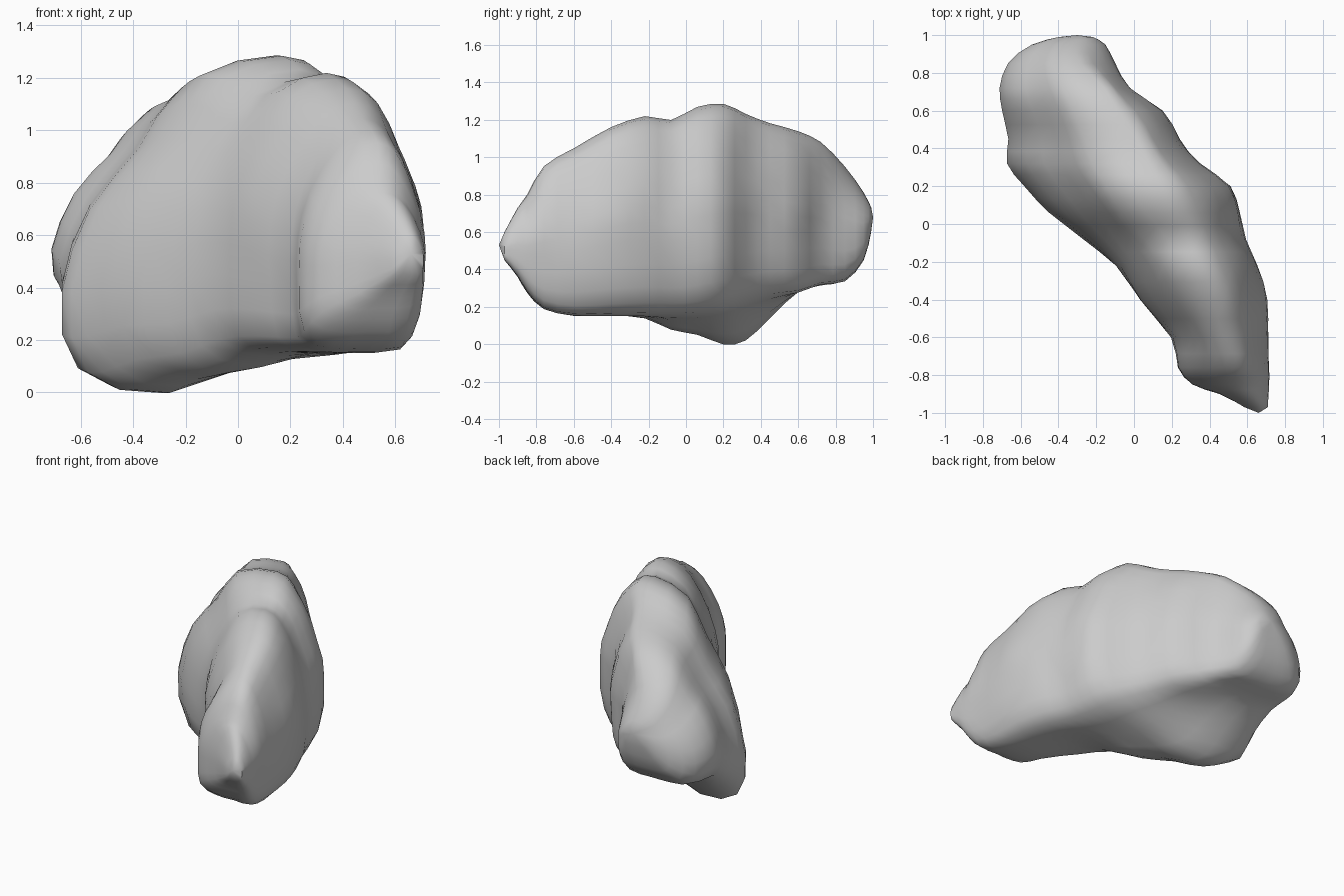
import bpy, bmesh, math
from mathutils import Vector, noise

cube = bpy.data.objects.get("Cube")
if cube:
    bpy.data.objects.remove(cube, do_unlink=True)

# One plain stone colour
stone = bpy.data.materials.new("stone grey")
stone.use_nodes = True
grey = (0.6, 0.6, 0.6, 1)
stone.diffuse_color = grey
stone.node_tree.nodes["Principled BSDF"].inputs["Base Color"].default_value = grey

# Stations along the boulder:
# y, left x, ridge x, right x, top z, left bottom z, right bottom z
STATIONS = [
    (-.97, .59, .65, .71, .6, .45, .45),
    (-.9, .46, .58, .71, .73, .36, .36),
    (-.85, .31, .54, .71, .8, .28, .28),
    (-.76, .23, .53, .71, .95, .19, .19),
    (-.6, .2, .48, .71, 1.05, .155, .155),
    (-.4, .03, .41, .7, 1.16, .155, .155),
    (-.22, -.1, .34, .65, 1.22, .14, .155),
    (-.08, -.27, .28, .59, 1.2, .08, .155),
    (.06, -.45, .2, .56, 1.27, .05, .16),
    (.2, -.58, .14, .51, 1.285, 0, .19),
    (.32, -.67, .08, .35, 1.23, .02, .23),
    (.45, -.66, .01, .24, 1.18, .14, .26),
    (.6, -.69, -.08, .15, 1.14, .28, .28),
    (.72, -.71, -.16, -.02, 1.08, .32, .32),
    (.85, -.66, -.28, -.1, .95, .34, .34),
    (.95, -.54, -.32, -.15, .81, .45, .45),
    (.99, -.4, -.3, -.22, .73, .6, .6),
]
# Section shape: share of the way from ridge to side, share of the height
RIGHT = [(.4, .94), (.73, .77), (.97, .55), (1, .38), (.92, .14), (.6, .01)]
LEFT_UPRIGHT = [(.12, 0), (.55, 0), (.92, .06), (1, .28), (.98, .5), (.8, .72), (.42, .93)]
LEFT_SLOPED = [(.12, 0), (.55, 0), (.92, .06), (1, .3), (.86, .56), (.62, .75), (.4, .94)]


def blend(a, b, c, d, t):
    """Smooth curve from b to c."""
    return b + .5 * t * (c - a + t * (2*a - 5*b + 4*c - d + t * (3*(b - c) + d - a)))


def section(y, xl, xm, xr, top, low_l, low_r):
    # The left flank leans inwards towards the back
    lean = min(max((y + .35) / .4, 0), 1)
    right = [Vector((xm + (xr - xm) * t, y, low_r + (top - low_r) * h)) for t, h in RIGHT]
    left = []
    for k, (a, b) in enumerate(zip(LEFT_UPRIGHT, LEFT_SLOPED)):
        t, h = Vector(a).lerp(Vector(b), lean)
        # The first point is the underside, beside the keel
        low = low_l if k else (low_l + 2 * low_r) / 3
        left.append(Vector((xm + (xl - xm) * t, y, low + (top - low) * h)))
    return [Vector((xm, y, top))] + right + left


def refine_ring(ring):
    n = len(ring)
    return [blend(ring[i - 1], ring[i], ring[(i + 1) % n], ring[(i + 2) % n], t)
            for i in range(n) for t in (0, .5)]


def refine_rows(rows):
    last = len(rows) - 1
    out = []
    for i in range(last):
        four = [rows[max(i - 1, 0)], rows[i], rows[i + 1], rows[min(i + 2, last)]]
        for t in (0, .5):
            out.append([blend(*pts, t) for pts in zip(*four)])
    return out + [rows[-1]]


# Loft the sections into one lumpy boulder
rows = refine_rows([refine_ring(section(*s)) for s in STATIONS])
bm = bmesh.new()
rings = []
for row in rows:
    rings.append([bm.verts.new(p + Vector((1, 0, .4)) * .012 * noise.noise(p * 5)) for p in row])
count = len(rings[0])
for a, b in zip(rings, rings[1:]):
    for i in range(count):
        j = (i + 1) % count
        bm.faces.new((a[i], a[j], b[j], b[i]))

# Blunt tips at both ends
for ring, tip in ((rings[0], (.66, -1, .53)), (rings[-1], (-.3, 1, .68))):
    point = bm.verts.new(tip)
    for i in range(count):
        bm.faces.new((ring[i], ring[(i + 1) % count], point))
bmesh.ops.recalc_face_normals(bm, faces=bm.faces)

mesh = bpy.data.meshes.new("boulder")
bm.to_mesh(mesh)
bm.free()
mesh.materials.append(stone)
boulder = bpy.data.objects.new("boulder", mesh)
bpy.context.collection.objects.link(boulder)
bpy.ops.object.select_all(action='DESELECT')
boulder.select_set(True)
bpy.context.view_layer.objects.active = boulder
bpy.ops.object.shade_smooth_by_angle(angle=math.radians(50))
